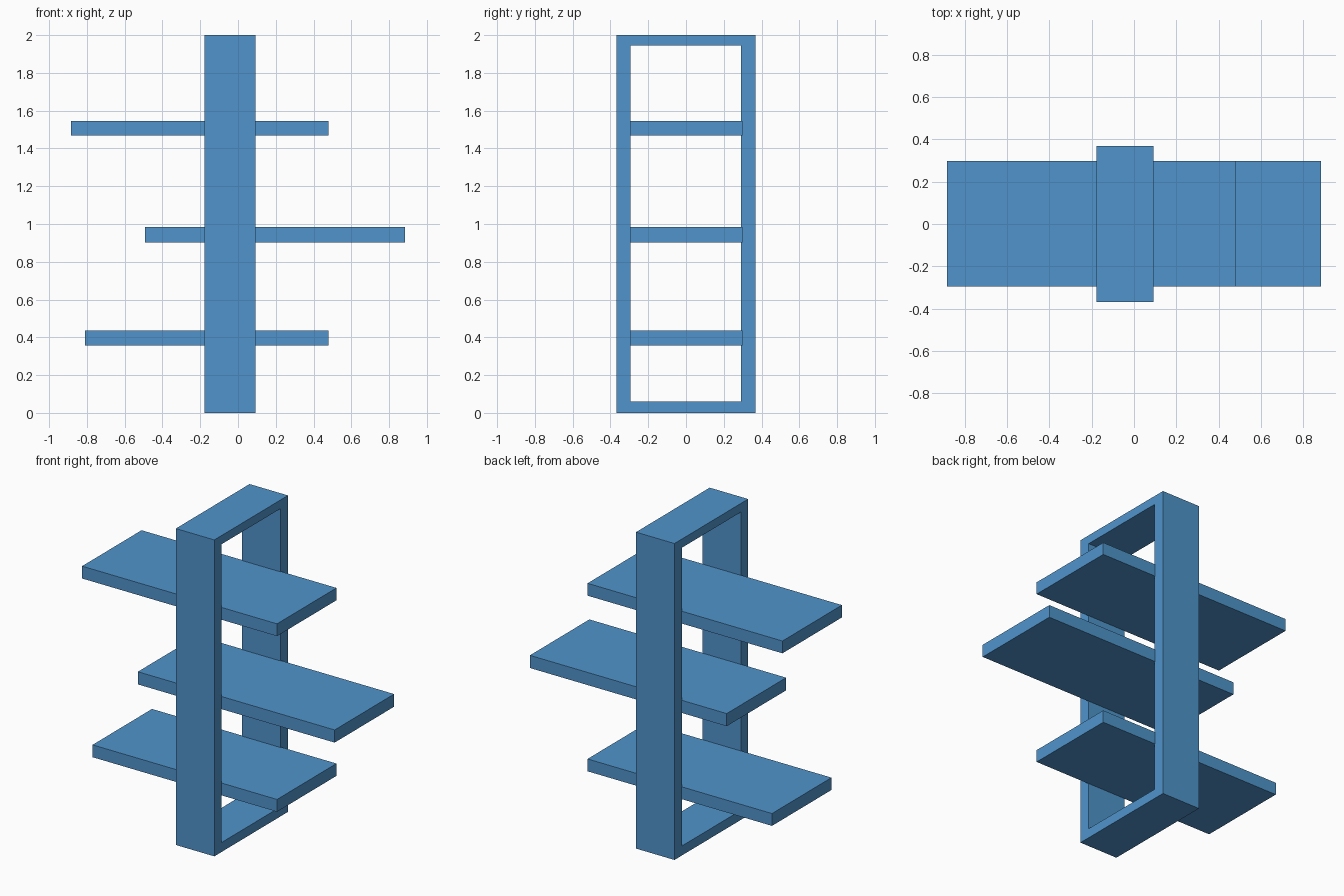
import bpy
import bmesh

if "Cube" in bpy.data.objects:
    bpy.data.objects.remove(bpy.data.objects["Cube"])

# Blue paint shared by all parts
blue = bpy.data.materials.new("blue_paint")
blue.diffuse_color = (0.08, 0.296, 0.597, 1.0)
blue.use_nodes = True
blue.node_tree.nodes["Principled BSDF"].inputs["Base Color"].default_value = blue.diffuse_color


def finish(name, bm):
    bmesh.ops.recalc_face_normals(bm, faces=bm.faces)
    mesh = bpy.data.meshes.new(name)
    bm.to_mesh(mesh)
    bm.free()
    mesh.materials.append(blue)
    obj = bpy.data.objects.new(name, mesh)
    bpy.context.collection.objects.link(obj)
    return obj


def rect(y0, y1, z0, z1):
    return [(y0, z0), (y1, z0), (y1, z1), (y0, z1)]


# Upright frame: rectangular ring profile extruded along x
def make_frame(name, x0, x1, outer, inner):
    bm = bmesh.new()
    o = [bm.verts.new((x0, y, z)) for y, z in outer]
    i = [bm.verts.new((x0, y, z)) for y, z in inner]
    ring = []
    for a in range(4):
        b = (a + 1) % 4
        ring.append(bm.faces.new((o[a], o[b], i[b], i[a])))
    ext = bmesh.ops.extrude_face_region(bm, geom=ring, use_keep_orig=True)
    moved = [g for g in ext["geom"] if isinstance(g, bmesh.types.BMVert)]
    bmesh.ops.translate(bm, verts=moved, vec=(x1 - x0, 0, 0))
    return finish(name, bm)


# Shelf board: box given by its limits
def make_board(name, x0, x1, y0, y1, z0, z1):
    bm = bmesh.new()
    bmesh.ops.create_cube(bm, size=1)
    bmesh.ops.scale(bm, verts=bm.verts, vec=(x1 - x0, y1 - y0, z1 - z0))
    bmesh.ops.translate(bm, verts=bm.verts,
                        vec=((x0 + x1) / 2, (y0 + y1) / 2, (z0 + z1) / 2))
    return finish(name, bm)


make_frame("upright_frame", -0.177, 0.092,
           rect(-0.368, 0.368, 0.0, 2.0),
           rect(-0.294, 0.292, 0.06, 1.945))

# Three staggered shelves passing through the frame
for name, x0, x1, z0, z1 in [
    ("lower_shelf", -0.81, 0.48, 0.358, 0.436),
    ("middle_shelf", -0.493, 0.883, 0.903, 0.983),
    ("upper_shelf", -0.883, 0.48, 1.468, 1.546),
]:
    make_board(name, x0, x1, -0.296, 0.298, z0, z1)
